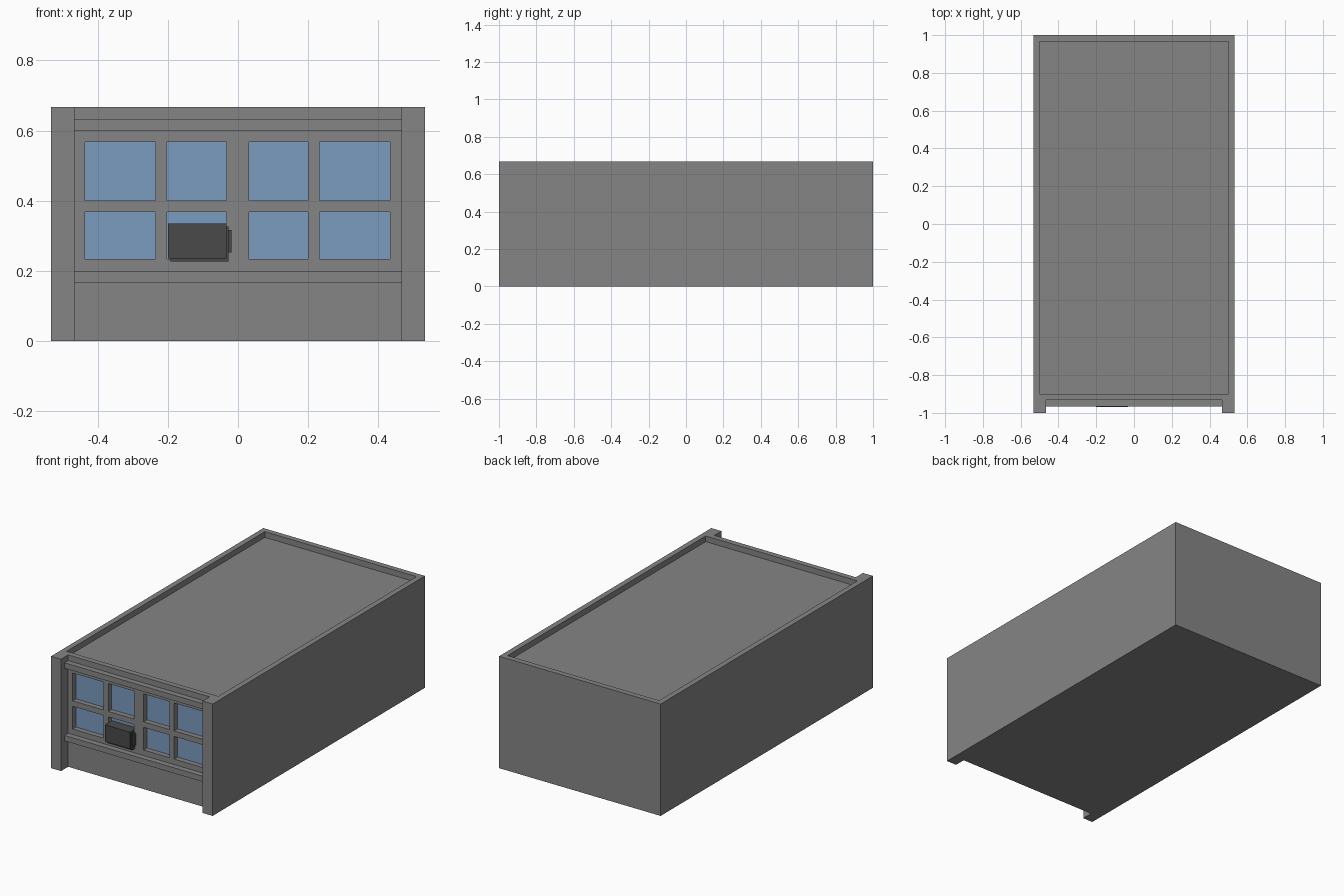
import bpy, bmesh

cube = bpy.data.objects.get("Cube")
if cube:
    bpy.data.objects.remove(cube, do_unlink=True)


def material(name, rgb):
    m = bpy.data.materials.new(name)
    m.use_nodes = True
    m.diffuse_color = (*rgb, 1)
    m.node_tree.nodes["Principled BSDF"].inputs["Base Color"].default_value = (*rgb, 1)
    return m


GREY = material("wall grey", (0.235, 0.235, 0.235))
GLASS = material("window blue", (0.198, 0.333, 0.527))
DARK = material("unit dark grey", (0.068, 0.068, 0.068))


def finish(name, bm, mat):
    bmesh.ops.recalc_face_normals(bm, faces=bm.faces)
    mesh = bpy.data.meshes.new(name)
    bm.to_mesh(mesh)
    bm.free()
    mesh.materials.append(mat)
    obj = bpy.data.objects.new(name, mesh)
    bpy.context.collection.objects.link(obj)
    return obj


def box(name, x, y, z, mat):
    """Box from (min, max) ranges on each axis."""
    bm = bmesh.new()
    bmesh.ops.create_cube(bm, size=1)
    for v in bm.verts:
        v.co = [r[0] if c < 0 else r[1] for c, r in zip(v.co, (x, y, z))]
    return finish(name, bm, mat)


def extrude(bm, faces, offset):
    result = bmesh.ops.extrude_face_region(bm, geom=faces, use_keep_orig=True)
    moved = [g for g in result["geom"] if isinstance(g, bmesh.types.BMVert)]
    bmesh.ops.translate(bm, verts=moved, vec=offset)


HEIGHT = 0.667
ROOF = 0.633
FRONT = -0.933   # face of the front wall
PANE = -0.9      # plane of the glass
LEDGE = -0.967   # front of the ledges

# Side and back walls with front pilasters, one plan outline extruded upward
half = [(0.5, 0.967), (0.5, PANE), (0.467, PANE), (0.467, -1), (0.533, -1), (0.533, 1)]
outline = half + [(-x, y) for x, y in reversed(half)]
bm = bmesh.new()
plan = bm.faces.new([bm.verts.new((x, y, 0)) for x, y in outline])
extrude(bm, [plan], (0, 0, HEIGHT))
finish("outer_walls", bm, GREY)

# Core of the building, whose top is the sunken roof
box("roof_and_core", (-0.5, 0.5), (PANE, 0.967), (0, ROOF), GREY)

# Front wall: a grid of cells with the window cells left open
columns = [(-0.437, -0.235), (-0.202, -0.033), (0.031, 0.2), (0.232, 0.433)]
rows = [(0.233, 0.368), (0.401, 0.567)]
xs = [-0.467] + [x for c in columns for x in c] + [0.467]
zs = [0] + [z for r in rows for z in r] + [HEIGHT]
bm = bmesh.new()
grid = [[bm.verts.new((x, FRONT, z)) for x in xs] for z in zs]
for j in range(len(zs) - 1):
    for i in range(len(xs) - 1):
        if i % 2 == 0 or j % 2 == 0:
            bm.faces.new((grid[j][i], grid[j][i + 1], grid[j + 1][i + 1], grid[j + 1][i]))
extrude(bm, list(bm.faces), (0, PANE - FRONT, 0))
finish("front_wall", bm, GREY)

# Window panes
for j, z in enumerate(rows):
    for i, x in enumerate(columns):
        box(f"window_pane_{j + 1}_{i + 1}", x, (PANE - 0.002, PANE + 0.004), z, GLASS)

# Ledges above and below the windows
for name, z in (("upper_ledge", (0.6, 0.633)), ("lower_ledge", (0.167, 0.2))):
    box(name, (-0.467, 0.467), (LEDGE, FRONT), z, GREY)

# Window air unit with its stepped backing
box("air_unit", (-0.2, -0.033), (-0.968, PANE), (0.235, 0.335), DARK)
box("air_unit_backing", (-0.192, -0.027), (-0.96, FRONT), (0.226, 0.326), DARK)
box("air_unit_side", (-0.1, -0.019), (-0.953, FRONT), (0.252, 0.317), DARK)
